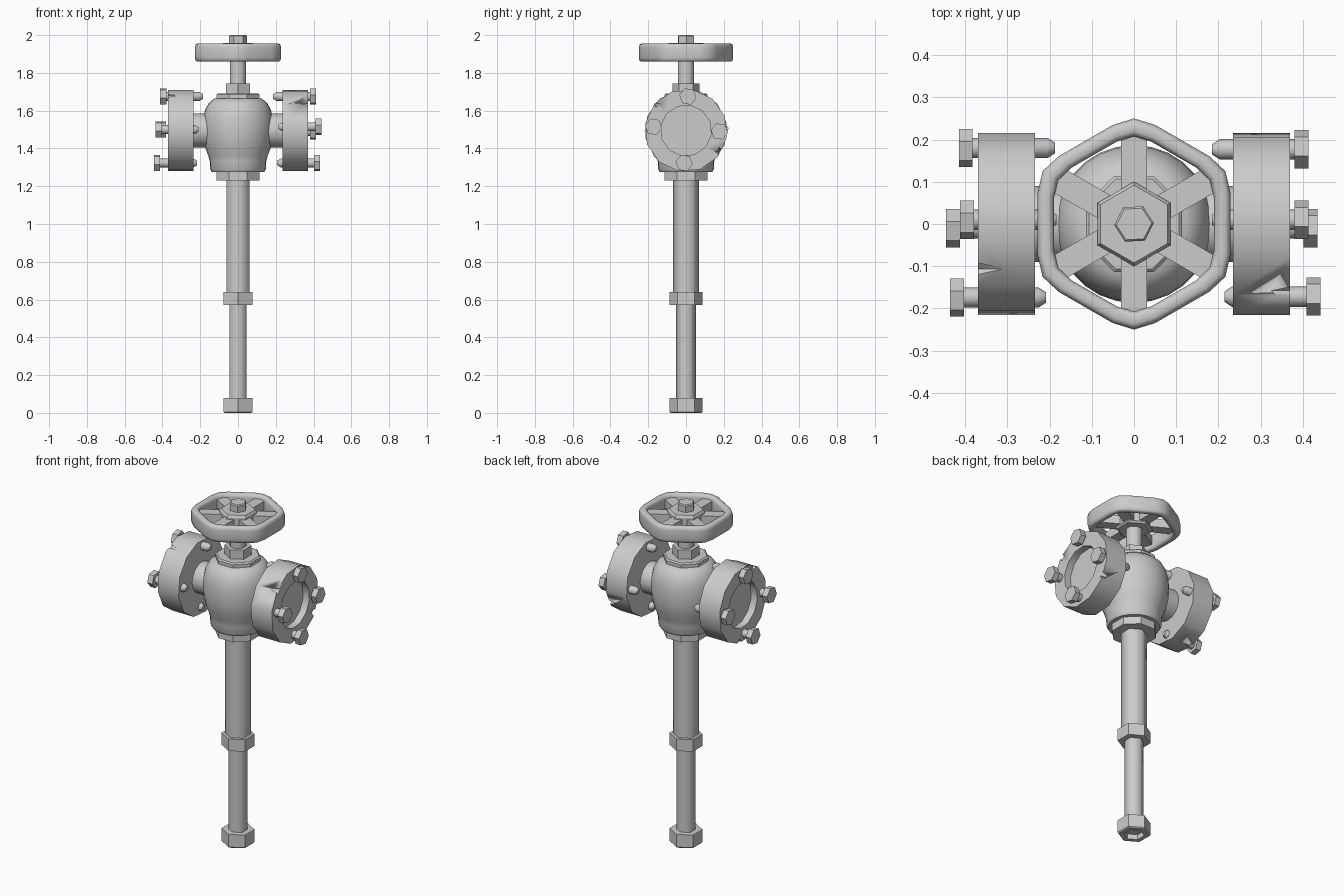
import bpy, bmesh
from math import sin, cos, radians, pi
from mathutils import Matrix, Vector

cube = bpy.data.objects.get("Cube")
if cube:
    bpy.data.objects.remove(cube, do_unlink=True)

grey = bpy.data.materials.new("plain_grey")
grey.use_nodes = True
grey.diffuse_color = (0.6, 0.6, 0.6, 1)
grey.node_tree.nodes["Principled BSDF"].inputs["Base Color"].default_value = (0.6, 0.6, 0.6, 1)

MID = 1.495          # height of the side ports


def loft(name, rings, closed=False, smooth=30, place=Matrix()):
    """Skin a list of point rings; cap the ends unless the rings form a loop."""
    bm = bmesh.new()
    loops = [[bm.verts.new(place @ Vector(p)) for p in ring] for ring in rings]
    pairs = list(zip(loops, loops[1:]))
    if closed:
        pairs.append((loops[-1], loops[0]))
    else:
        bm.faces.new(loops[0])
        bm.faces.new(loops[-1])
    n = len(loops[0])
    for a, b in pairs:
        for i in range(n):
            j = (i + 1) % n
            bm.faces.new((a[i], a[j], b[j], b[i]))
    bmesh.ops.recalc_face_normals(bm, faces=bm.faces)
    mesh = bpy.data.meshes.new(name)
    bm.to_mesh(mesh)
    bm.free()
    mesh.materials.append(grey)
    mesh.shade_smooth()
    mesh.set_sharp_from_angle(angle=radians(smooth))
    obj = bpy.data.objects.new(name, mesh)
    bpy.context.collection.objects.link(obj)
    return obj


def turned(name, profile, sides, smooth=30, place=Matrix(), turn=90):
    """Regular-sided solid from (radius, height) pairs."""
    angles = [radians(turn) + 2 * pi * i / sides for i in range(sides)]
    rings = [[(r * cos(a), r * sin(a), h) for a in angles] for r, h in profile]
    return loft(name, rings, smooth=smooth, place=place)


# Standing pipe with its end nuts
turned("bottom_nut", [(.055, .03), (.055, 0), (.082, 0), (.088, .006),
                      (.088, .08)], 6)
turned("lower_pipe", [(.052, .03), (.052, .58)], 6, 65)
turned("pipe_collar", [(.088, .57), (.088, .64)], 6)
turned("upper_pipe", [(.07, .63), (.07, 1.24)], 6, 65)

# Round valve body between two eight-sided rings
turned("lower_ring", [(.123, 1.23), (.123, 1.285)], 8, turn=22.5)
turned("valve_body", [(.138, 1.275), (.147, 1.29), (.149, 1.33), (.157, 1.36),
                      (.172, 1.4), (.183, 1.45), (.187, 1.51), (.184, 1.56),
                      (.174, 1.605), (.155, 1.64), (.125, 1.665)], 28, 50)
turned("upper_ring", [(.123, 1.66), (.123, 1.685), (.115, 1.692)], 8, turn=22.5)
turned("stem_nut", [(.072, 1.685), (.072, 1.745)], 6)
turned("stem", [(.046, 1.74), (.046, 1.9)], 8, 50, turn=22.5)

# Hand wheel: rounded hexagonal rim, hub and spokes
outline = []
for k in range(6):
    for offset, r in ((-12, .24), (0, .25), (12, .24)):
        a = radians(30 + 60 * k + offset)
        outline.append((r * cos(a), r * sin(a)))
section = [(.95, 1.86), (.985, 1.865), (1, 1.88), (1, 1.935), (.985, 1.95),
           (.95, 1.955), (.88, 1.955), (.845, 1.95), (.83, 1.935),
           (.83, 1.88), (.845, 1.865), (.88, 1.86)]
loft("wheel_rim", [[(x * s, y * s, z) for x, y in outline] for s, z in section],
     closed=True, smooth=60)
turned("wheel_hub", [(.09, 1.87), (.1, 1.88), (.1, 1.945), (.092, 1.957)], 6)
turned("stem_tip", [(.047, 1.94), (.047, 1.994), (.042, 2)], 6, turn=3)
for k in range(6):
    spin = Matrix.Rotation(radians(30 + 60 * k), 4, 'Z')
    loft("wheel_spoke", [[(x, -.031, 1.885), (x, .031, 1.885),
                          (x, .031, 1.935), (x, -.031, 1.935)]
                         for x in (.06, .22)], place=spin)


def cut_nicks(target, nicks, side):
    """Chip small pointed nicks out of the flange edge."""
    for y, z in nicks:
        place = port(side, y, z)
        cutter = turned("nick_cutter", [(.0005, .31), (.022, .375)], 4, place=place)
        mod = target.modifiers.new("nick", 'BOOLEAN')
        mod.operation = 'DIFFERENCE'
        mod.solver = 'EXACT'
        mod.object = cutter
        bpy.context.view_layer.update()
        with bpy.context.temp_override(object=target, active_object=target):
            bpy.ops.object.modifier_apply(modifier=mod.name)
        bpy.data.objects.remove(cutter, do_unlink=True)


def port(side, y=0, z=0):
    """Frame whose height axis points out along the given side."""
    return (Matrix.Translation((0, y, MID + z))
            @ Matrix.Rotation(side * pi / 2, 4, 'Y'))


# Side ports: neck, dished flange and four loose bolts each (y, z, outer end)
bolts = {1: [(.01, .18, .413), (-.172, .02, .442), (-.01, -.172, .435), (.177, -.005, .413)],
         -1: [(.01, .18, .412), (-.174, .005, .436), (-.01, -.172, .445), (.18, .005, .415)]}
nicks = {1: [(-.158, .142), (.175, -.11)],
         -1: [(-.107, .185), (.03, -.21)]}
for side, label in ((1, "left"), (-1, "right")):
    turned(label + "_neck", [(.09, .1), (.09, .25)], 16, 35, port(side))
    flange = turned(label + "_flange",
                    [(.219, .235), (.219, .37), (.135, .37), (.135, .33)],
                    12, 35, port(side), turn=80)
    cut_nicks(flange, nicks[side], side)
    for y, z, end in bolts[side]:
        place = port(side, y, z)
        turned(label + "_bolt_shaft",
               [(.012, end - .228), (.024, end - .21), (.024, end - .03)],
               10, 50, place)
        turned(label + "_bolt_head", [(.046, end - .033), (.046, end)], 6, place=place, turn=80)
